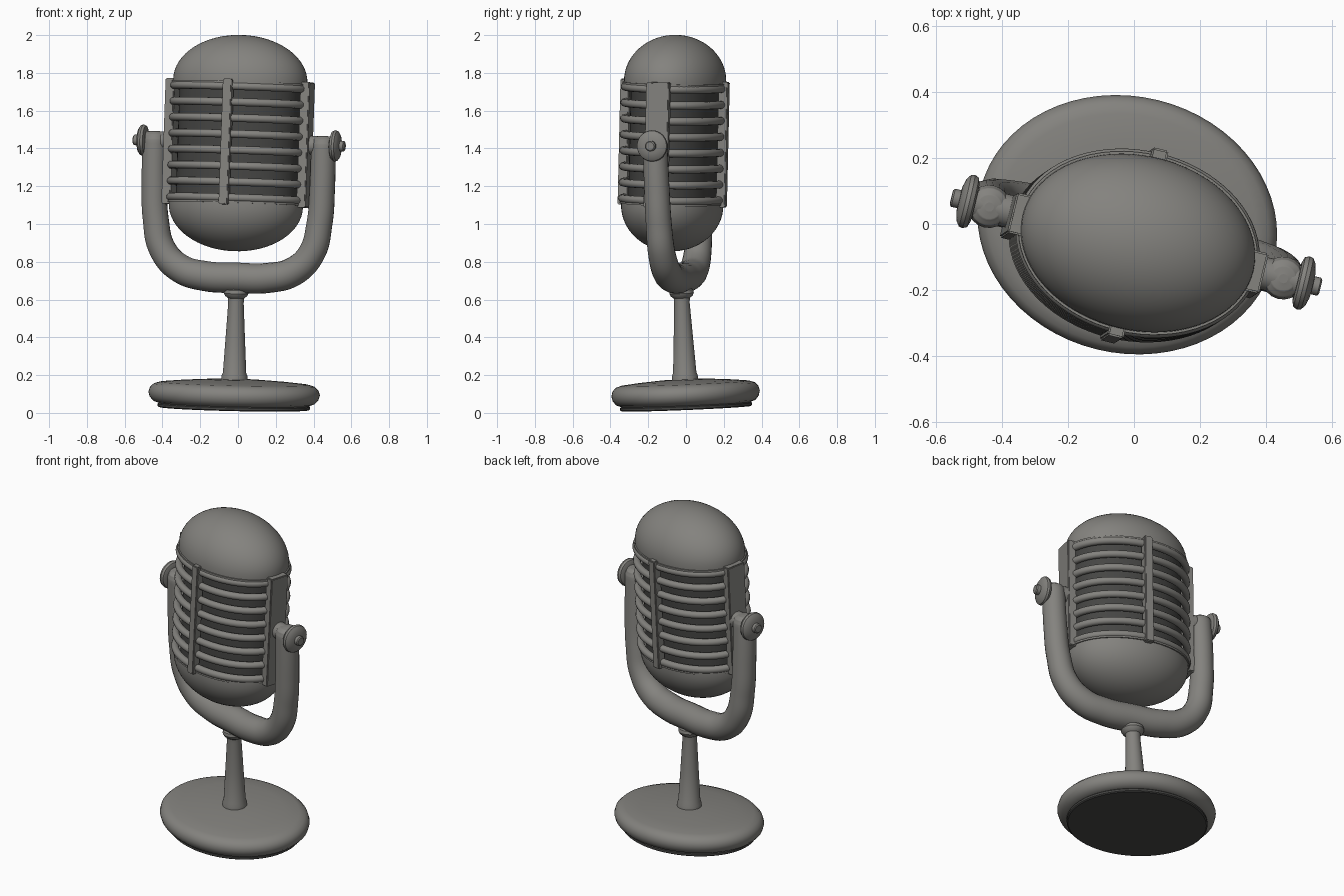
import bpy, bmesh
from math import cos, sin, pi, radians
from mathutils import Matrix, Vector

if "Cube" in bpy.data.objects:
    bpy.data.objects.remove(bpy.data.objects["Cube"])

# Whole microphone is turned and leans slightly; the head also pitches in its yoke
LEAN = Vector((0, 0, 1)).rotation_difference(Vector((0.02, -0.04, 1))).to_matrix().to_4x4()
BODY = Matrix.Translation((-0.022, 0.001, 0.023)) @ LEAN @ Matrix.Rotation(radians(-13.7), 4, 'Z')
PIVOT = BODY @ Matrix.Translation((0, 0, 1.407))
HEAD = PIVOT @ Matrix.Translation((-0.003, -0.011, 0)) @ Matrix.Rotation(-0.065, 4, 'X')


def material(name, color):
    mat = bpy.data.materials.new(name)
    mat.diffuse_color = color
    mat.use_nodes = True
    mat.node_tree.nodes["Principled BSDF"].inputs["Base Color"].default_value = mat.diffuse_color
    return mat


METAL = material("gunmetal", (0.23, 0.225, 0.21, 1))
DARK = material("dark_rubber", (0.06, 0.06, 0.057, 1))


def finish(obj, matrix, mat=METAL, angle=35):
    obj.matrix_world = matrix
    obj.data.materials.append(mat)
    bpy.ops.object.select_all(action='DESELECT')
    obj.select_set(True)
    bpy.context.view_layer.objects.active = obj
    if obj.type == 'CURVE':
        bpy.ops.object.convert(target='MESH')
    bpy.ops.object.shade_smooth_by_angle(angle=radians(angle))


def link(name, data):
    obj = bpy.data.objects.new(name, data)
    bpy.context.collection.objects.link(obj)
    return obj


def lathe(name, profile, matrix, squash=1.0, segs=64, mat=METAL):
    """Spin (radius, z) points about z, squashing y for elliptical parts."""
    bm = bmesh.new()
    verts = [bm.verts.new((r, 0, z)) for r, z in profile]
    edges = [bm.edges.new(p) for p in zip(verts, verts[1:])]
    bmesh.ops.spin(bm, geom=verts + edges, cent=(0, 0, 0), axis=(0, 0, 1),
                   angle=2 * pi, steps=segs, use_duplicate=False)
    bmesh.ops.remove_doubles(bm, verts=bm.verts, dist=1e-5)
    bmesh.ops.scale(bm, vec=(1, squash, 1), verts=bm.verts)
    bmesh.ops.recalc_face_normals(bm, faces=bm.faces)
    me = bpy.data.meshes.new(name)
    bm.to_mesh(me)
    bm.free()
    finish(link(name, me), matrix, mat)


def box(name, size, loc, matrix):
    bm = bmesh.new()
    bmesh.ops.create_cube(bm, size=1)
    bmesh.ops.scale(bm, vec=size, verts=bm.verts)
    bmesh.ops.translate(bm, vec=loc, verts=bm.verts)
    bmesh.ops.bevel(bm, geom=bm.edges[:], offset=0.005, segments=2, affect='EDGES')
    me = bpy.data.meshes.new(name)
    bm.to_mesh(me)
    bm.free()
    finish(link(name, me), matrix)


def tube_curve(name, radius, resolution):
    cu = bpy.data.curves.new(name, 'CURVE')
    cu.dimensions = '3D'
    cu.bevel_depth = radius
    cu.bevel_resolution = resolution
    cu.use_fill_caps = True
    return cu


# Base: oval dark foot plate and rounded disc
lathe("foot_plate", [(0, 0), (0.4, 0), (0.407, 0.005), (0.407, 0.017), (0.4, 0.023), (0, 0.023)],
      BODY, 0.85, mat=DARK)
lathe("base", [(0, 0.022), (0.4, 0.022), (0.43, 0.032), (0.45, 0.053), (0.458, 0.08), (0.45, 0.105),
               (0.43, 0.124), (0.395, 0.134), (0.3, 0.143), (0.15, 0.153), (0, 0.156)], BODY, 0.85)

# Stem with flared foot and collar
lathe("stem", [(0, 0.14), (0.069, 0.14), (0.069, 0.172), (0.062, 0.19), (0.051, 0.38), (0.041, 0.56),
               (0.043, 0.585), (0.058, 0.596), (0.065, 0.61), (0.062, 0.628), (0.045, 0.64), (0, 0.65)],
      BODY, 1.0, 40)

# U-shaped yoke, thicker at the bottom: x, z, radius factor
half = [(0.17, 0.697, 1.14), (0.31, 0.735, 1.1), (0.407, 0.835, 1.03), (0.446, 0.99, 0.98),
        (0.458, 1.18, 0.96), (0.459, 1.415, 0.93), (0.459, 1.44, 0.82), (0.459, 1.454, 0.55),
        (0.459, 1.458, 0.2)]
path = [(-x, z, r) for x, z, r in reversed(half)] + [(0, 0.693, 1.15)] + half
cu = tube_curve("yoke", 0.07, 8)
sp = cu.splines.new('BEZIER')
sp.bezier_points.add(len(path) - 1)
sp.resolution_u = 8
for bp, (x, z, r) in zip(sp.bezier_points, path):
    bp.co = (x, 0, z)
    bp.radius = r
    bp.handle_left_type = bp.handle_right_type = 'AUTO'
finish(link("yoke", cu), BODY)

# Pivot pins and thumb knobs on both sides
for side, s in (("right", 1), ("left", -1)):
    m = PIVOT @ Matrix.Rotation(s * pi / 2, 4, 'Y')
    lathe(side + "_pivot_pin", [(0, 0.35), (0.05, 0.35), (0.05, 0.505), (0, 0.505)], m, 1, 32)
    lathe(side + "_knob", [(0, 0.503), (0.06, 0.503), (0.077, 0.509), (0.083, 0.522), (0.08, 0.534),
                           (0.066, 0.544), (0.04, 0.551), (0, 0.553)], m, 1, 40)
    lathe(side + "_knob_tip", [(0, 0.54), (0.028, 0.54), (0.028, 0.571), (0.022, 0.576), (0, 0.576)],
          m, 1, 20)

# Top and bottom domes of the oval head
dome = [(0, 0.318), (0.36, 0.318), (0.36, 0.33)]
dome += [(0.36 * cos(t * pi / 32), 0.33 + 0.243 * sin(t * pi / 32)) for t in range(1, 16)] + [(0, 0.573)]
lathe("top_dome", dome, HEAD, 0.735, 80)
lathe("bottom_dome", [(r, -z) for r, z in dome], HEAD, 0.735, 80)

# Dark inner core behind the grille
lathe("grille_core", [(0, -0.325), (0.325, -0.325), (0.325, 0.325), (0, 0.325)], HEAD, 0.7, mat=DARK)

# Eight oval grille bars
cu = tube_curve("grille_bars", 0.021, 4)
for i in range(8):
    z = (i - 3.5) * 0.0845
    sp = cu.splines.new('POLY')
    sp.points.add(71)
    sp.use_cyclic_u = True
    for k, p in enumerate(sp.points):
        a = 2 * pi * k / 72
        p.co = (0.354 * cos(a), 0.26 * sin(a), z, 1)
finish(link("grille_bars", cu), HEAD, angle=60)

# Thin rims where grille meets domes
for name, z in (("upper_rim", 0.316), ("lower_rim", -0.316)):
    lathe(name, [(0.31, z - 0.006), (0.367, z - 0.006), (0.367, z + 0.006), (0.31, z + 0.006),
                 (0.31, z - 0.006)], HEAD, 0.742)

# Upright posts front and back, wide straps at the sides
for s, post, strap in ((-1, "front_post", "left_strap"), (1, "back_post", "right_strap")):
    box(post, (0.05, 0.05, 0.665), (0, s * 0.268, 0), HEAD)
    box(strap, (0.05, 0.125, 0.665), (s * 0.368, 0, 0), HEAD)
